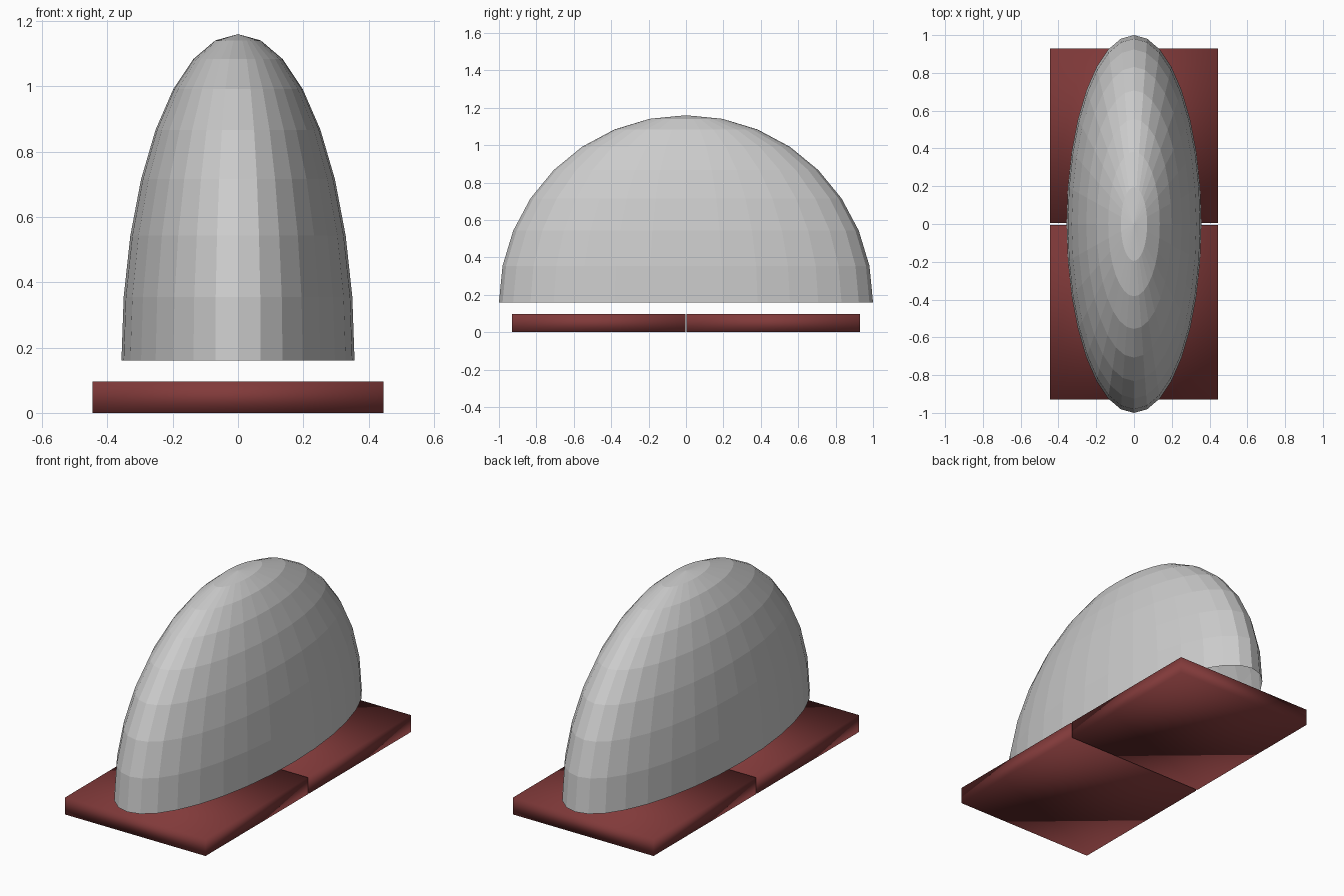
import bpy
import bmesh
from mathutils import Matrix

cube = bpy.data.objects.get("Cube")
if cube:
    bpy.data.objects.remove(cube, do_unlink=True)


def make_material(name, rgb):
    mat = bpy.data.materials.new(name)
    mat.use_nodes = True
    mat.diffuse_color = (*rgb, 1)
    mat.node_tree.nodes["Principled BSDF"].inputs["Base Color"].default_value = (*rgb, 1)
    return mat


def add_object(name, bm, mat, smooth):
    mesh = bpy.data.meshes.new(name)
    for face in bm.faces:
        face.smooth = smooth
    bm.to_mesh(mesh)
    bm.free()
    mesh.materials.append(mat)
    obj = bpy.data.objects.new(name, mesh)
    bpy.context.collection.objects.link(obj)
    return obj


grey = make_material("light grey", (0.6, 0.6, 0.6))
red = make_material("dark red", (0.22, 0.042, 0.042))

# Open faceted dome: the upper half of a narrow ellipsoid
bm = bmesh.new()
bmesh.ops.create_uvsphere(bm, u_segments=32, v_segments=16, radius=1)
lower = [v for v in bm.verts if v.co.z < -0.01]
bmesh.ops.delete(bm, geom=lower, context="VERTS")
bmesh.ops.transform(bm, matrix=Matrix.Diagonal((0.357, 1, 1, 1)), verts=bm.verts)
dome = add_object("dome", bm, grey, False)
dome.location.z = 0.16

# Two soft-shaded base slabs with a hairline gap between them
WIDTH, LENGTH, HEIGHT, GAP = 0.89, 0.925, 0.096, 0.008
for name, side in (("front_slab", -1), ("back_slab", 1)):
    bm = bmesh.new()
    bmesh.ops.create_cube(bm, size=1)
    bmesh.ops.transform(bm, matrix=Matrix.Diagonal((WIDTH, LENGTH, HEIGHT, 1)), verts=bm.verts)
    slab = add_object(name, bm, red, True)
    slab.location = (0, side * (LENGTH + GAP) / 2, HEIGHT / 2)
